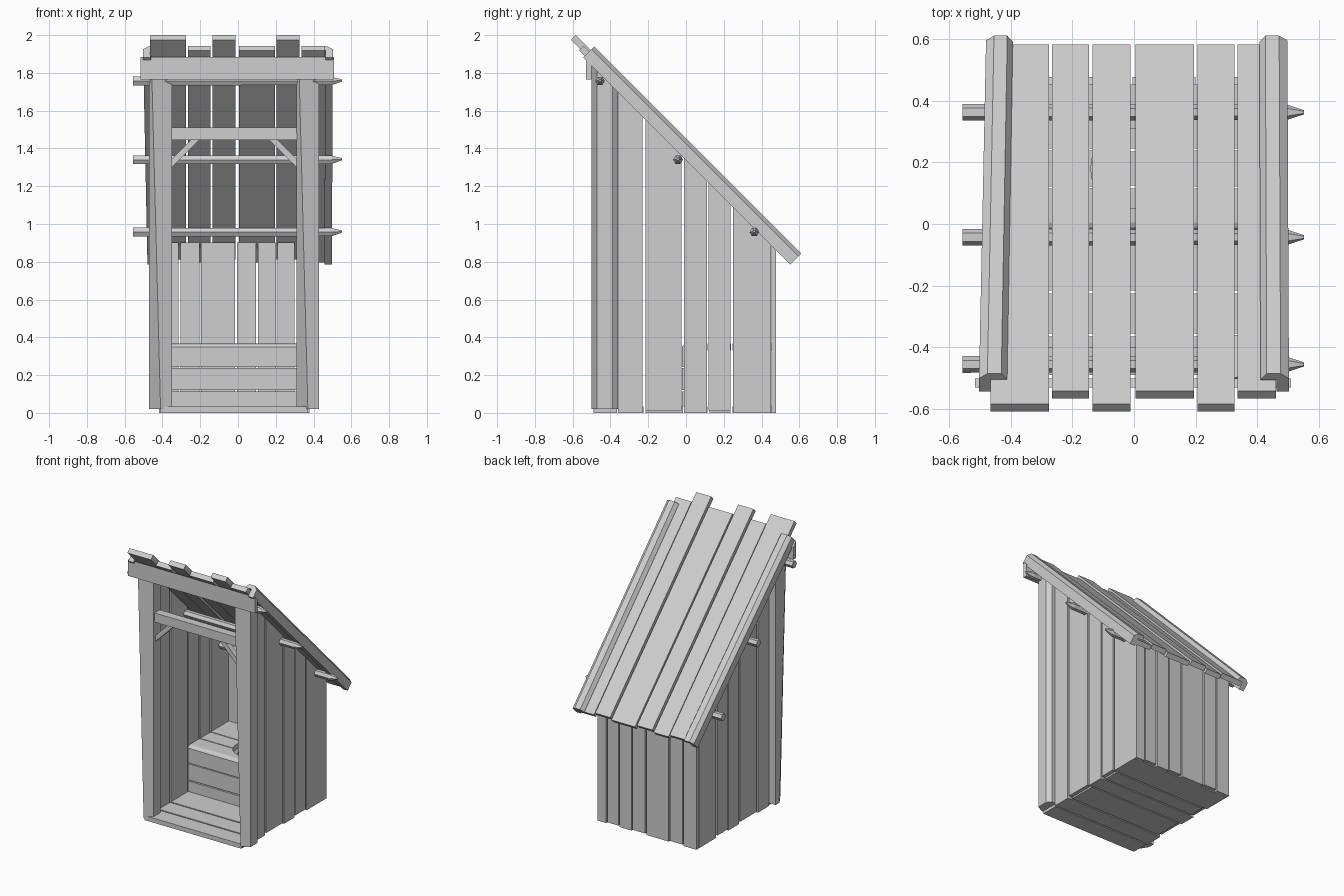
import bpy, bmesh, math

if "Cube" in bpy.data.objects:
    bpy.data.objects.remove(bpy.data.objects["Cube"])

wood = bpy.data.materials.new("grey_wood")
wood.diffuse_color = (0.62, 0.62, 0.62, 1)
wood.use_nodes = True
wood.node_tree.nodes["Principled BSDF"].inputs["Base Color"].default_value = wood.diffuse_color
CX = -0.02        # middle line of the hut walls
ROOF = 1.355      # y + z on the plane where walls meet the roof


def loft(name, *rings):
    """Closed solid through rings holding the same number of points."""
    bm = bmesh.new()
    vs = [[bm.verts.new(p) for p in r] for r in rings]
    n = len(rings[0])
    bm.faces.new(vs[0])
    bm.faces.new(vs[-1])
    for a, b in zip(vs, vs[1:]):
        for i in range(n):
            j = (i + 1) % n
            bm.faces.new((a[i], a[j], b[j], b[i]))
    bmesh.ops.recalc_face_normals(bm, faces=bm.faces)
    me = bpy.data.meshes.new(name)
    bm.to_mesh(me)
    bm.free()
    me.materials.append(wood)
    ob = bpy.data.objects.new(name, me)
    bpy.context.collection.objects.link(ob)
    return ob


def box(name, x, y, z):
    ring = lambda h: [(x[0], y[0], h), (x[1], y[0], h), (x[1], y[1], h), (x[0], y[1], h)]
    return loft(name, ring(z[0]), ring(z[1]))


def upright(name, x, y, bottom):
    """Vertical plank whose top is cut to the roof slope."""
    pts = [(x[0], y[0]), (x[1], y[0]), (x[1], y[1]), (x[0], y[1])]
    return loft(name, [(a, b, bottom) for a, b in pts], [(a, b, ROOF - b) for a, b in pts])


def sloped(name, profile, d0, d1, taper=1.0):
    """Sweep an (x, y + z) profile down the roof, between values of y - z."""
    ring = lambda d, t: [(x * t, (w + d) / 2, (w - d) / 2) for x, w in profile]
    return loft(name, ring(d0, 1.0), ring(d1, taper))


# Roof planks, alternately long and high or short and low
roof_x = [(-.465, -.275), (-.265, -.145), (-.135, -.012), (.005, .195), (.205, .325), (.335, .46)]
for i, (a, b) in enumerate(roof_x):
    low, high, front, back = (1.353, 1.402, -2.485, -.24) if i % 2 else (1.367, 1.417, -2.583, -.255)
    sloped("roof_plank", [(a, low), (b, low), (b, high), (a, high)], front, back)

# Chamfered edge rails gripping the roof on both sides
edge = [(.41, 1.415), (.43, 1.455), (.475, 1.455), (.502, 1.425), (.502, 1.338), (.462, 1.338), (.462, 1.415)]
for s in (-1, 1):
    sloped("roof_edge_rail", [(s * x, w) for x, w in edge], -2.425, -0.235, 0.955 if s < 0 else 0.99)

# Hexagonal purlins: blunt on one end, pointed on the other
for y, z in ((-.455, 1.757), (-.043, 1.340), (.362, .957)):
    def ring(x, r, dz=0):
        return [(x, y + r * math.cos(k * math.pi / 3), z + dz + r * math.sin(k * math.pi / 3))
                for k in range(6)]
    loft("purlin", ring(-.555, .027), ring(.495, .025), ring(.55, .007, .003))

# Twisted corner posts: the front ridge wanders along the height
for off in (0, -.78):
    def post_ring(ridge, corner, z):
        pts = [(.31, corner), (ridge, -.5), (.43, -.47), (.43, -.39), (.405, -.36), (.31, -.36)]
        return [(x + off, y, ROOF - y if z is None else z) for x, y in pts]
    loft("corner_post", post_ring(.37, -.405, .02), post_ring(.322, -.47, None))

# Side wall planks
side_y = [(-.36, -.23), (-.215, -.025), (-.01, .11), (.12, .235), (.25, .45)]
for s in (-1, 1):
    xs = sorted((CX + s * .37, CX + s * .398))
    for i, y in enumerate(side_y):
        upright("side_plank", xs, y, .012 * (i % 2))

# Back wall planks covering the ends of the side walls
back_x = [(-.418, -.315), (-.305, -.205), (-.195, -.015), (-.005, .095), (.105, .2), (.21, .3), (.31, .378)]
for i, x in enumerate(back_x):
    upright("back_plank", x, (.452, .477), .008 * (i % 2))

# Front header board and door lintel
loft("front_header",
     [(-.515, -.53, 1.765), (-.515, -.5, 1.765), (-.515, -.5, 1.855), (-.515, -.53, 1.885)],
     [(.508, -.53, 1.765), (.508, -.5, 1.765), (.508, -.5, 1.855), (.508, -.53, 1.885)])
box("door_lintel", (-.36, .32), (-.46, -.4), (1.445, 1.512))

# Diagonal braces under the lintel
for s in (-1, 1):
    pts = [(.33, 1.30), (.33, 1.345), (.225, 1.45), (.18, 1.45)]
    loft("lintel_brace", *[[(CX + s * x, y, z) for x, z in pts] for y in (-.45, -.41)])

# Floor boards running across
floor_y = [(-.49, -.365), (-.355, -.225), (-.215, -.015), (-.005, .115), (.125, .235), (.245, .452)]
for i, y in enumerate(floor_y):
    half = .39 if i == 0 else .37
    box("floor_board", (CX - half, CX + half), y, (0, .033))

# Bench front boards
IN = (CX - .37, CX + .37)
for z in ((.035, .112), (.12, .237), (.243, .335)):
    box("bench_front_board", IN, (-.02, .01), z)

# Bench top boards, first one with a rounded nose
nose = [(-.02, .33), (-.02, .35), (-.012, .36), (.005, .367), (.115, .367), (.115, .33)]
tops = [loft("bench_top_board", *[[(x, y, z) for y, z in nose] for x in IN])]
for y in ((.122, .238), (.245, .452)):
    tops.append(box("bench_top_board", IN, y, (.33, .367)))

# Round opening through the bench top
circle = [(-.01 + .13 * math.cos(k * math.pi / 12), .18 + .13 * math.sin(k * math.pi / 12)) for k in range(24)]
cutter = loft("seat_hole_cutter", [(x, y, .25) for x, y in circle], [(x, y, .45) for x, y in circle])
cutter.hide_render = True
cutter.display_type = 'WIRE'
for ob in tops:
    m = ob.modifiers.new("seat_hole", 'BOOLEAN')
    m.operation = 'DIFFERENCE'
    m.solver = 'EXACT'
    m.object = cutter
